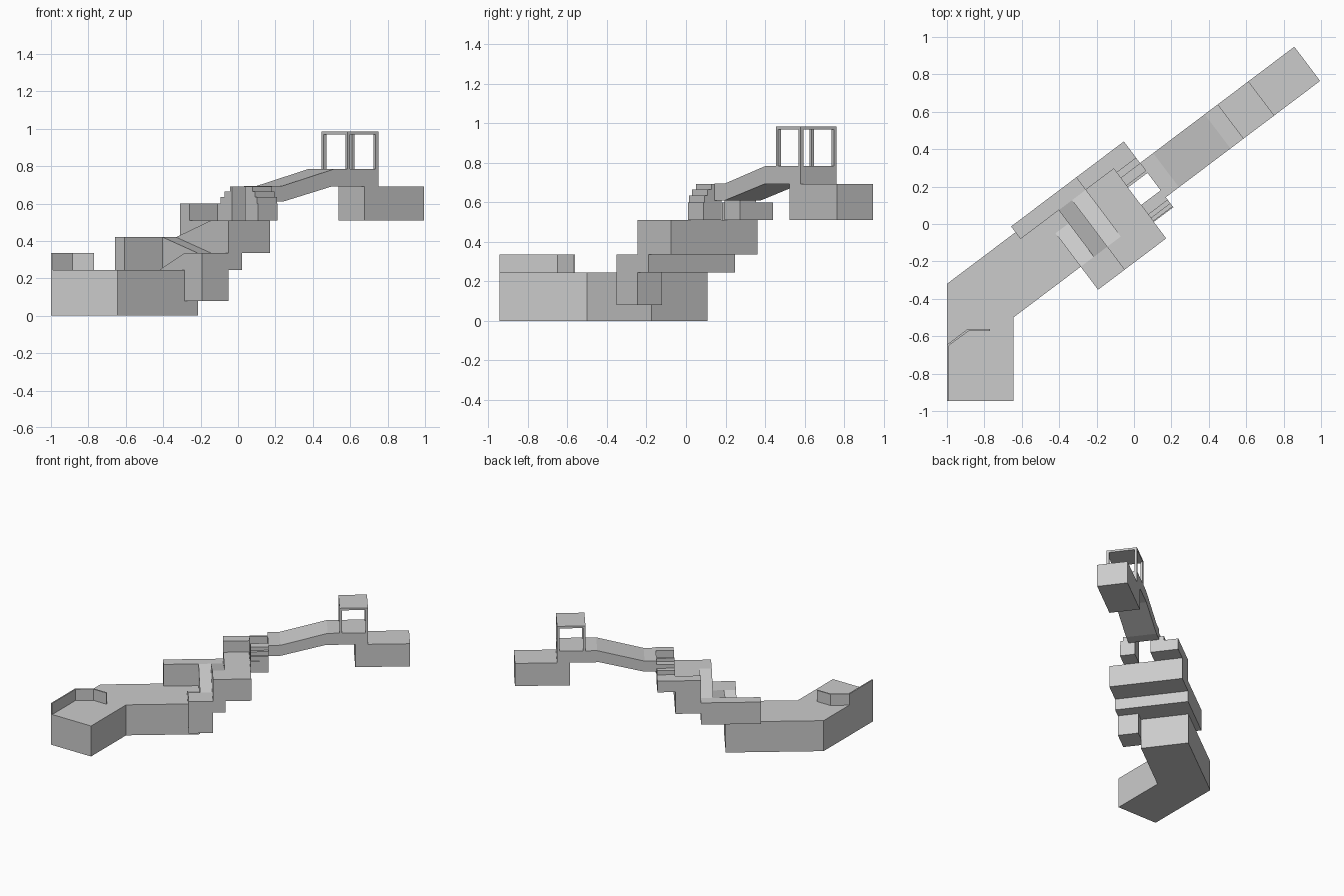
import bpy, bmesh, math
from mathutils import Matrix, Vector

if "Cube" in bpy.data.objects:
    bpy.data.objects.remove(bpy.data.objects["Cube"])

# the main run is laid out in (s along, t across) and turned 37 degrees
TURN = Matrix.Rotation(math.radians(37), 4, 'Z')


def extrude(name, profile, depth):
    """Closed solid from a 3D profile swept along a vector."""
    bm = bmesh.new()
    d = Vector(depth)
    a = [bm.verts.new(Vector(p)) for p in profile]
    b = [bm.verts.new(Vector(p) + d) for p in profile]
    n = len(a)
    bm.faces.new(a)
    bm.faces.new(b[::-1])
    for i in range(n):
        bm.faces.new((a[i], b[i], b[(i + 1) % n], a[(i + 1) % n]))
    bmesh.ops.recalc_face_normals(bm, faces=bm.faces)
    me = bpy.data.meshes.new(name)
    bm.to_mesh(me)
    bm.free()
    ob = bpy.data.objects.new(name, me)
    bpy.context.collection.objects.link(ob)
    return ob


def turned(ob):
    ob.data.transform(TURN)
    return ob


def box(name, s, t, z):
    (s0, s1), (t0, t1), (z0, z1) = s, t, z
    return turned(extrude(name, [(s0, t0, z0), (s1, t0, z0), (s1, t1, z0), (s0, t1, z0)],
                          (0, 0, z1 - z0)))


def along_t(name, s, tz):
    """Profile in t-z, swept along s."""
    return turned(extrude(name, [(s[0], t, z) for t, z in tz], (s[1] - s[0], 0, 0)))


def along_s(name, t, sz):
    """Profile in s-z, swept across t."""
    return turned(extrude(name, [(s, t[0], z) for s, z in sz], (0, t[1] - t[0], 0)))


# stair lanes and turning points
S0, S1, S2, S3, S4, S5 = -.365, -.277, -.188, -.097, .091, .222
T0, T1, T2, T3 = -.165, -.011, .301, .385

# lower deck: bent plan
e0, e1 = TURN @ Vector((S1, T1, 0)), TURN @ Vector((S1, .346, 0))
extrude("lower_deck", [(-1, -.945, 0), (-.645, -.945, 0), (-.645, -.5, 0), e0, e1,
                       (-1, -.32, 0)], (0, 0, .245))

# low wall on the deck
extrude("deck_wall", [(-1, -.945, .245), (-.99, -.945, .245), (-.99, -.65, .245),
                      (-.885, -.573, .245), (-.77, -.573, .245), (-.77, -.562, .245),
                      (-.89, -.562, .245), (-1, -.645, .245)], (0, 0, .09))

# switchback: landings and ramps
box("first_landing", (S0, S2), (T0, T1), (.08, .335))
along_t("first_ramp", (S0, S1), [(T1, .245), (T1, .335), (.213, .245)])
along_t("second_ramp", (S1, S2), [(T1, .245), (T1, .335), (T2, .42), (T2, .245)])
box("second_landing", (-.533, S3), (T2, T3), (.245, .42))
box("third_base", (S2, S3), (T0, T2), (.245, .335))
box("third_landing", (S2, S3), (T0, T1), (.335, .51))
along_t("third_ramp", (S2, S3), [(T1, .335), (T1, .51), (T2, .42), (T2, .335)])
box("upper_platform", (S3, S4), (T0, T3), (.335, .51))

# raised ledge and the two stepped supports of the bridge
box("upper_ledge", (S3, S4), (T2, T3), (.51, .6))
along_t("left_steps", (S4, S5), [(.175, .51), (.175, .692), (.19, .692), (.19, .665), (.24, .665),
                                 (.24, .635), (.277, .635), (.277, .6), (T3, .6), (T3, .51)])
along_t("right_steps", (S4, S5), [(.058, .51), (.058, .692), (-.006, .692), (-.006, .665),
                                  (-.03, .665), (-.03, .635), (-.05, .635), (-.05, .6),
                                  (-.055, .6), (-.055, .51)])

# bridge
W = (.012, .241)
along_s("bridge", W, [(S5, .61), (.31, .61), (.64, .692), (.948, .692), (.948, .785),
                      (.655, .785), (.31, .695), (S5, .695)])
box("end_block", (.855, 1.255), W, (.51, .692))

# gatehouse: four posts and a flat roof
P = .018
for i, s in enumerate((.741, .948 - P)):
    for j, t in enumerate((W[0], W[1] - P)):
        box(f"gate_post_{i}{j}", (s, s + P), (t, t + P), (.785, .968))
box("gate_roof", (.741, .948), W, (.968, .985))
